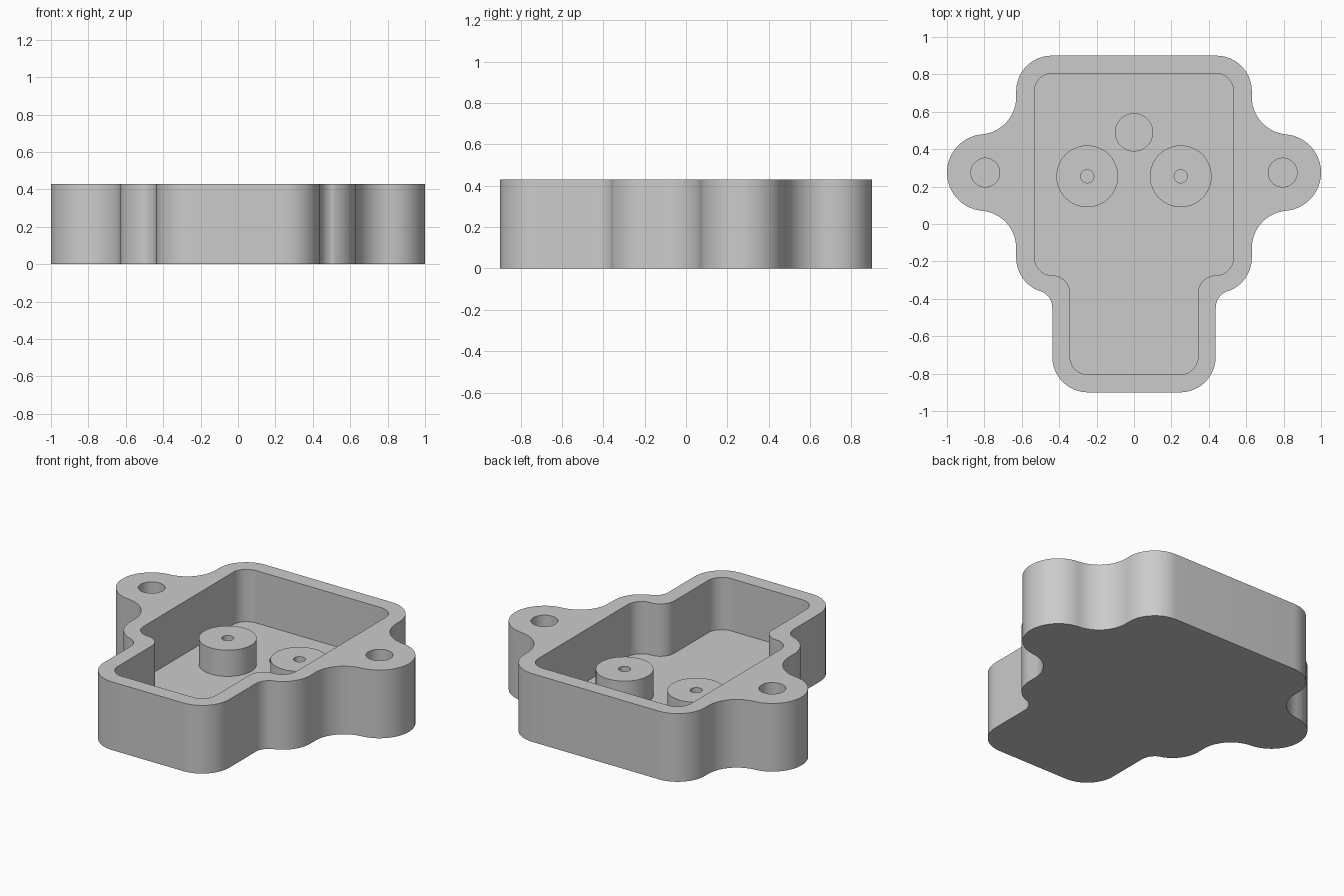
import bpy, bmesh
from math import radians, cos, sin

if "Cube" in bpy.data.objects:
    bpy.data.objects.remove(bpy.data.objects["Cube"], do_unlink=True)

HEIGHT, FLOOR, BOSS_TOP = 0.43, 0.1, 0.265
LUG_X, LUG_Y = 0.795, 0.275

grey = bpy.data.materials.new("light grey")
grey.use_nodes = True
grey.diffuse_color = (0.6, 0.6, 0.6, 1)
grey.node_tree.nodes["Principled BSDF"].inputs["Base Color"].default_value = (0.6, 0.6, 0.6, 1)


def arc(cx, cy, r, start, end):
    """Points on an arc, angles in degrees."""
    n = max(2, round(abs(end - start) / 6))
    angles = [radians(start + (end - start) * i / n) for i in range(n + 1)]
    return [(cx + r * cos(a), cy + r * sin(a)) for a in angles]


def mirrored(arcs):
    """Closed outline from the arcs of its +x half, listed back to front."""
    half = [p for a in arcs for p in arc(*a)]
    return half + [(-x, y) for x, y in reversed(half)]


def circle(x, y, r):
    return arc(x, y, r, 0, 360)[:-1]


def prism(name, outline, z0, z1):
    bm = bmesh.new()
    face = bm.faces.new([bm.verts.new((x, y, z0)) for x, y in outline])
    top = bmesh.ops.extrude_face_region(bm, geom=[face])["geom"]
    bmesh.ops.translate(bm, vec=(0, 0, z1 - z0),
                        verts=[v for v in top if isinstance(v, bmesh.types.BMVert)])
    bmesh.ops.remove_doubles(bm, verts=bm.verts, dist=0.0005)
    bmesh.ops.recalc_face_normals(bm, faces=bm.faces)
    mesh = bpy.data.meshes.new(name)
    bm.to_mesh(mesh)
    bm.free()
    mesh.materials.append(grey)
    ob = bpy.data.objects.new(name, mesh)
    bpy.context.collection.objects.link(ob)
    return ob


def activate(ob):
    bpy.ops.object.select_all(action='DESELECT')
    ob.select_set(True)
    bpy.context.view_layer.objects.active = ob


def cut(ob, outline, z0, z1):
    """Subtract a prism from the object."""
    cutter = prism("cutter", outline, z0, z1)
    cutter.hide_render = True
    mod = ob.modifiers.new("cut", 'BOOLEAN')
    mod.operation, mod.solver, mod.object = 'DIFFERENCE', 'EXACT', cutter
    activate(ob)
    bpy.ops.object.modifier_apply(modifier=mod.name)
    bpy.data.objects.remove(cutter, do_unlink=True)


def smooth(ob):
    activate(ob)
    bpy.ops.object.shade_smooth_by_angle(angle=radians(30))


# Housing: wide body, two side lugs and a narrow front neck
housing = prism("housing", mirrored([
    (0.44, 0.71, 0.19, 90, 0),
    (0.83, 0.6785, 0.2, 180, 265),
    (LUG_X, LUG_Y, 0.205, 85, -85),
    (0.83, -0.1285, 0.2, 95, 180),
    (0.44, -0.18, 0.19, 0, -70),
    (0.532, -0.448, 0.095, 110, 180),
    (0.247, -0.71, 0.19, 0, -90),
]), 0, HEIGHT)

# Open cavity following the body and neck
cut(housing, mirrored([
    (0.437, 0.71, 0.095, 90, 0),
    (0.437, -0.18, 0.095, 0, -90),
    (0.437, -0.37, 0.095, 90, 180),
    (0.247, -0.71, 0.095, 0, -90),
]), FLOOR, HEIGHT + 0.1)

# Blind lug holes and the round floor recess
for side in (-1, 1):
    cut(housing, circle(side * LUG_X, LUG_Y, 0.077), FLOOR, HEIGHT + 0.1)
cut(housing, circle(0, 0.49, 0.1), FLOOR / 2, FLOOR + 0.1)
smooth(housing)

# Mounting bosses with small screw holes
for side, label in ((-1, "right"), (1, "left")):
    boss = prism(label + "_boss", circle(side * 0.25, 0.255, 0.165), FLOOR - 0.01, BOSS_TOP)
    cut(boss, circle(side * 0.25, 0.255, 0.035), FLOOR, BOSS_TOP + 0.1)
    smooth(boss)
